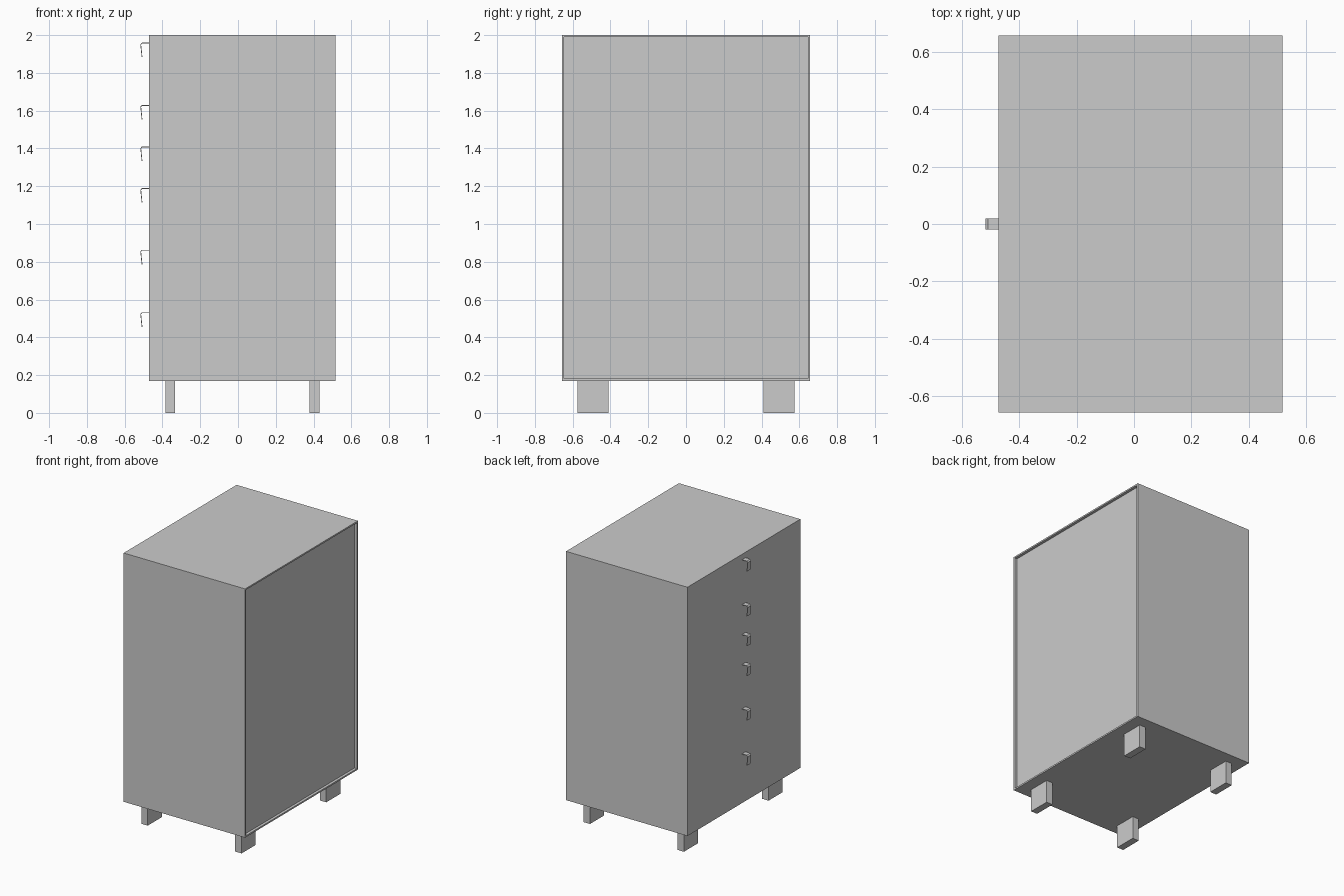
import bpy
import bmesh

default = bpy.data.objects.get("Cube")
if default:
    bpy.data.objects.remove(default, do_unlink=True)

# Single plain grey finish
grey = bpy.data.materials.new("plain_grey")
grey.use_nodes = True
colour = (0.6, 0.6, 0.6, 1)
grey.diffuse_color = colour
grey.node_tree.nodes["Principled BSDF"].inputs["Base Color"].default_value = colour

X0, X1 = -0.471, 0.517     # handle side and panel side of the carcass
Y = 0.656                  # half width
Z0, Z1 = 0.17, 2.0         # underside and top
XC = (X0 + X1) / 2


def finish(name, bm):
    mesh = bpy.data.meshes.new(name)
    bm.to_mesh(mesh)
    bm.free()
    mesh.materials.append(grey)
    obj = bpy.data.objects.new(name, mesh)
    bpy.context.collection.objects.link(obj)
    return obj


def box(low, high):
    bm = bmesh.new()
    bmesh.ops.create_cube(bm, size=1)
    for v in bm.verts:
        v.co = [lo if c < 0 else hi for c, lo, hi in zip(v.co, low, high)]
    return bm


# Carcass with a recessed panel in its +x side
body = box((X0, -Y, Z0), (X1, Y, Z1))
body.faces.ensure_lookup_table()
body.normal_update()
side = max(body.faces, key=lambda f: f.normal.x)
bmesh.ops.inset_region(body, faces=[side], thickness=0.016)
for v in side.verts:
    v.co.x -= 0.001
bmesh.ops.translate(body, verts=side.verts, vec=(0.001, 0, 0))
rim = bmesh.ops.extrude_discrete_faces(body, faces=[side])["faces"][0]
bmesh.ops.translate(body, verts=rim.verts, vec=(-0.02, 0, 0))
finish("cabinet_body", body)

# Four block legs
for sx, xname in ((-1, "right"), (1, "left")):
    for sy, yname in ((-1, "front"), (1, "back")):
        cx, cy = XC + sx * 0.382, sy * 0.492
        finish(f"{yname}_{xname}_leg",
               box((cx - 0.026, cy - 0.082, 0), (cx + 0.026, cy + 0.082, Z0)))

# Bent strip handles: arm, small corner, hanging lip (x, drop)
profile = [(X0, 0), (-0.509, 0), (-0.517, -0.009), (-0.51, -0.077)]
for i, top in enumerate((1.96, 1.63, 1.41, 1.19, 0.863, 0.532)):
    bm = bmesh.new()
    rows = [[bm.verts.new((x, y, top + dz)) for y in (-0.02, 0.02)]
            for x, dz in profile]
    for a, b in zip(rows, rows[1:]):
        bm.faces.new((a[0], a[1], b[1], b[0]))
    handle = finish(f"drawer_handle_{i + 1}", bm)
    strip = handle.modifiers.new("thickness", "SOLIDIFY")
    strip.thickness = 0.004
    strip.offset = -1
    strip.use_even_offset = True
